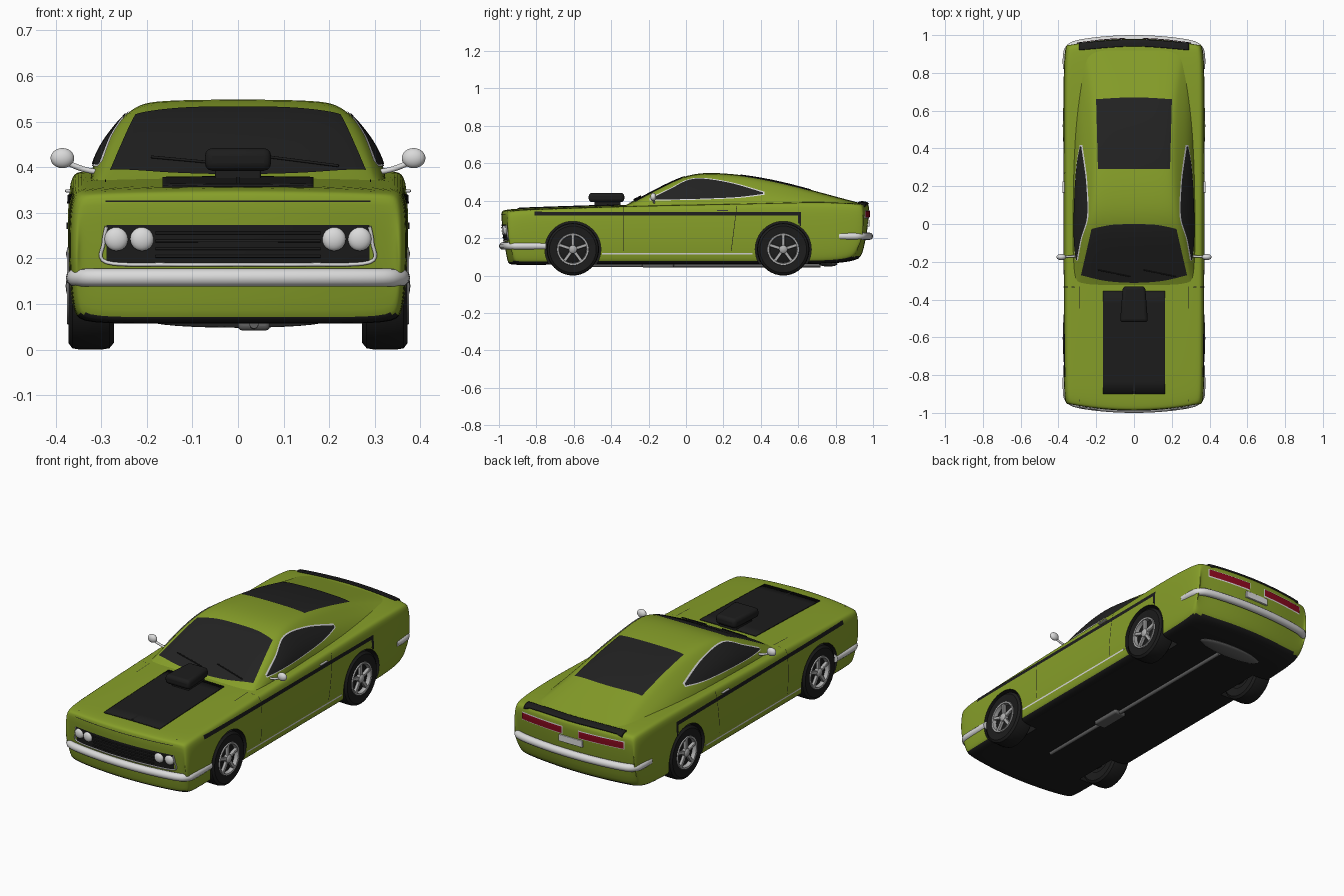
import bpy, bmesh, math
from mathutils import Vector, Matrix
from mathutils.bvhtree import BVHTree

if "Cube" in bpy.data.objects:
    bpy.data.objects.remove(bpy.data.objects["Cube"])


def material(name, *rgb):
    m = bpy.data.materials.new(name)
    m.use_nodes = True
    m.diffuse_color = (*rgb, 1)
    bsdf = m.node_tree.nodes["Principled BSDF"]
    bsdf.inputs["Base Color"].default_value = (*rgb, 1)
    bsdf.inputs["Roughness"].default_value = 0.5
    return m


green = material("lime green paint", .24, .345, .022)
black = material("matte black", .012, .012, .012)
glass = material("dark glass", .016, .016, .016)
chrome = material("bright chrome", .7, .7, .7)
steel = material("grey steel", .42, .42, .42)
dark = material("dull exhaust metal", .12, .12, .12)
red = material("tail light red", .27, .003, .014)


def add(name, bm, *mats, mirror=False, bevel=0, recalc=True):
    if recalc:
        bmesh.ops.recalc_face_normals(bm, faces=bm.faces)
    me = bpy.data.meshes.new(name)
    bm.to_mesh(me)
    bm.free()
    for m in mats:
        me.materials.append(m)
    me.shade_smooth()
    me.set_sharp_from_angle(angle=math.radians(38))
    ob = bpy.data.objects.new(name, me)
    bpy.context.collection.objects.link(ob)
    if bevel:
        mod = ob.modifiers.new("Bevel", "BEVEL")
        mod.width, mod.segments = bevel, 3
    if mirror:
        ob.modifiers.new("Mirror", "MIRROR")
    return ob


def bake(ob):
    dg = bpy.context.evaluated_depsgraph_get()
    ob.data = bpy.data.meshes.new_from_object(ob.evaluated_get(dg))
    ob.modifiers.clear()
    ob.data.set_sharp_from_angle(angle=math.radians(38))


def sample(pts, n):
    """Smooth curve through a few points."""
    out = []
    for k in range(n + 1):
        f = k / n * (len(pts) - 1)
        i = min(int(f), len(pts) - 2)
        t = f - i
        a, b, c, d = (Vector(pts[max(0, min(len(pts) - 1, i + j))]) for j in (-1, 0, 1, 2))
        out.append(b + (c - a) * t / 2 + (a * 2 - b * 5 + c * 4 - d) * t * t / 2
                   + (b * 3 - a - c * 3 + d) * t ** 3 / 2)
    return out


def loft(name, rings, mats, caps):
    bm = bmesh.new()
    vs = [[bm.verts.new(p) for p in ring] for ring in rings]
    n = len(rings[0])
    for a, b in zip(vs, vs[1:]):
        for i in range(n - 1):
            bm.faces.new((a[i], a[i + 1], b[i + 1], b[i]))
    if caps:
        for e in (vs[0], vs[-1]):
            for i in range(n // 2 - 1):
                bm.faces.new((e[i], e[i + 1], e[n - 2 - i], e[n - 1 - i]))
    ob = add(name, bm, *mats, mirror=True)
    ob.modifiers["Mirror"].use_clip = True
    ob.modifiers.new("Smooth", "SUBSURF").levels = 2
    bake(ob)
    return ob


# Lower body: y, half width, bottom, shoulder, deck height
def body_ring(y, w, b, s, d):
    half = [(0, d), (.45 * w, d - .002), (.75 * w, d - .005), (.91 * w, d - .008), (.98 * w, s), (w, s - .07),
            (w, .2), (.99 * w, .14), (.97 * w, b + .02), (.92 * w, b), (.45 * w, b), (0, b)]
    ring = []
    for x, z in half:
        tuck = .035 if y < 0 else .06
        bow = .045 * (x / .37) ** 2 * y ** 4 + tuck * max(0, (.2 - z) / .12) * y ** 8
        ring.append((x, y * (1 - bow), z))
    return ring


body = loft("body_shell", [body_ring(*r) for r in (
    (-.996, .352, .072, .322, .337), (-.984, .365, .06, .337, .35), (-.92, .37, .056, .347, .358),
    (-.75, .372, .058, .353, .364), (-.35, .372, .06, .367, .377), (0, .372, .06, .375, .385),
    (.35, .372, .06, .385, .39), (.65, .374, .06, .39, .4), (.85, .372, .066, .387, .397),
    (.965, .366, .085, .378, .389), (.994, .354, .11, .366, .38))], (green, black), True)


# Cabin: y, roof height, roof edge half width, base half width
def cabin_ring(y, z, r, w):
    base, edge = .36, z - .012
    ring = [(0, y, z), (.5 * r, y, z - .001), (.82 * r, y, z - .004), (r, y, edge)]
    for t in (.18, .5, .8, 1):
        bulge = .15 * (edge - base) * math.sin(math.pi * t)
        ring.append((r + (w - r) * t + bulge, y, edge + (base - edge) * t))
    return ring


cabin = loft("cabin_roof", [cabin_ring(*r) for r in (
    (-.34, .368, .295, .32), (-.28, .397, .292, .32), (-.15, .466, .27, .325), (-.02, .531, .243, .325),
    (.1, .555, .22, .325), (.3, .54, .207, .325), (.5, .504, .205, .322), (.68, .455, .215, .315),
    (.85, .409, .24, .305), (.95, .383, .26, .3))], (green,), False)

# Black underside and wheel wells
for f in body.data.polygons:
    if f.center.z < .079 or (f.normal.z < -.6 and f.center.z < .1):
        f.material_index = 1

WHEELS = {"front": -.605, "rear": .52}
bm = bmesh.new()
for y in WHEELS.values():
    for side in (-1, 1):
        bmesh.ops.create_cone(bm, cap_ends=True, segments=48, radius1=.15, radius2=.15, depth=.2,
                              matrix=Matrix.Translation((side * .35, y, .14)) @ Matrix.Rotation(math.pi / 2, 4, "Y"))
for f in bm.faces:
    f.material_index = 1
cutter = add("wheel_well_cutter", bm, black, black)
cutter.hide_render = True
wells = body.modifiers.new("Wells", "BOOLEAN")
wells.operation, wells.object, wells.solver = "DIFFERENCE", cutter, "EXACT"
bake(body)
bpy.data.objects.remove(cutter)

# Surface lookup, so that trim follows the bodywork
bm = bmesh.new()
bm.from_mesh(body.data)
bm.from_mesh(cabin.data)
surface = BVHTree.FromBMesh(bm)
bm.free()
VIEWS = {"top": (lambda u, v: (u, v, 2), (0, 0, -1)), "side": (lambda u, v: (2, u, v), (-1, 0, 0)),
         "front": (lambda u, v: (u, -2, v), (0, 1, 0)), "back": (lambda u, v: (u, 2, v), (0, -1, 0))}


def on_body(view, u, v, lift=0.0):
    start, ray = Vector(VIEWS[view][0](u, v)), Vector(VIEWS[view][1])
    loc, nor, *_ = surface.ray_cast(start, ray)
    if loc is None:
        loc, nor, *_ = surface.find_nearest(start + ray * 1.3)
    return loc + nor * lift


def plate(name, view, low, high, mat, lift=.003, mirror=False, n=24, m=8, thick=0):
    bm = bmesh.new()
    grid = [[bm.verts.new(on_body(view, *a.lerp(b, j / m), lift)) for j in range(m + 1)]
            for a, b in zip(sample(low, n), sample(high, n))]
    ray = Vector(VIEWS[view][1])
    for a, b in zip(grid, grid[1:]):
        for j in range(m):
            f = bm.faces.new((a[j], b[j], b[j + 1], a[j + 1]))
            f.normal_update()
            if f.normal.dot(ray) > 0:
                f.normal_flip()
    ob = add(name, bm, mat, mirror=mirror, recalc=False)
    if thick:
        ob.modifiers.new("Thickness", "SOLIDIFY").thickness = thick


def panel(name, view, u0, u1, v0, v1, mat, **kw):
    plate(name, view, [(u0, v0), (u1, v0)], [(u0, v1), (u1, v1)], mat, **kw)


def tube(name, pts, r, mat, mirror=False, n=32):
    cu = bpy.data.curves.new(name, "CURVE")
    cu.dimensions, cu.bevel_depth, cu.use_fill_caps = "3D", r, True
    sp = cu.splines.new("POLY")
    path = sample(pts, n)
    sp.points.add(n)
    for p, co in zip(sp.points, path):
        p.co = (*co, 1)
    tmp = bpy.data.objects.new(name + "_path", cu)
    bpy.context.collection.objects.link(tmp)
    dg = bpy.context.evaluated_depsgraph_get()
    bm = bmesh.new()
    bm.from_mesh(bpy.data.meshes.new_from_object(tmp.evaluated_get(dg)))
    bpy.data.objects.remove(tmp)
    add(name, bm, mat, mirror=mirror)


def box(name, center, size, mat, bevel=.005, mirror=False, taper=1):
    bm = bmesh.new()
    bmesh.ops.create_cube(bm, size=1)
    for v in bm.verts:
        k = taper if v.co.y > 0 else 1
        v.co = Vector(center) + Vector((v.co.x * size[0] * k, v.co.y * size[1], v.co.z * size[2]))
    add(name, bm, mat, bevel=bevel, mirror=mirror)


def ball(name, center, size, mat, mirror=True):
    bm = bmesh.new()
    bmesh.ops.create_uvsphere(bm, u_segments=20, v_segments=12, radius=1,
                              matrix=Matrix.Translation(center) @ Matrix.Diagonal((*size, 1)))
    add(name, bm, mat, mirror=mirror)


# Windows
plate("windscreen", "top", [(-.28, -.27), (-.15, -.3), (0, -.31), (.15, -.3), (.28, -.27)],
      [(-.224, -.025), (-.12, -.004), (0, 0), (.12, -.004), (.224, -.025)], glass, n=32, m=16)
plate("rear_window", "top", [(-.19, .29), (.19, .29)], [(-.2, .66), (0, .67), (.2, .66)], glass, n=24, m=16)
low = [(-.19, .404), (-.06, .406), (.1, .41), (.28, .418), (.41, .434)]
high = [(-.19, .408), (-.09, .457), (.04, .514), (.22, .496), (.41, .442)]
plate("side_window", "side", low, high, glass, lift=.004, mirror=True)
plate("side_window_trim", "side", [(u * 1.02, v - .004) for u, v in low],
      [(u * 1.02, v + .005) for u, v in high], chrome, lift=.0025, mirror=True)
for s in (-.19, .05):
    tube("wiper", [on_body("top", s, -.24, .008), on_body("top", s + .17, -.275, .008)], .003, black)

# Hood panel, scoop and seams
panel("hood_panel", "top", -.165, .165, -.9, -.355, black, lift=.005, thick=.005)
panel("hood_rib", "top", -.004, .004, -.9, -.5, black, lift=.007, m=1)
box("scoop_neck", (0, -.42, .385), (.1, .14, .04), black)
box("hood_scoop", (0, -.425, .417), (.148, .19, .05), black, bevel=.017, taper=.8)
panel("hood_seam", "top", .289, .292, -.94, -.33, black, lift=.0015, m=1, mirror=True)
panel("nose_seam", "front", -.29, .29, .324, .327, black, lift=.002, m=1)

# Side stripe, door seams, sill trim, handle
panel("side_stripe", "side", -.81, .615, .32, .34, black, mirror=True, n=40, m=2)
panel("stripe_drop", "side", .598, .615, .265, .322, black, mirror=True, m=4, n=2)
panel("sill_trim", "side", -.45, .375, .112, .12, chrome, mirror=True, m=1)
for u0, u1 in ((-.335, -.335), (.24, .27)):
    plate("door_seam", "side", [(u0, .13), (u1, .37)], [(u0 + .003, .13), (u1 + .003, .37)],
          black, lift=.0015, mirror=True, m=1)
box("door_handle", (.373, .195, .348), (.012, .06, .006), chrome, bevel=.002, mirror=True)

# Grille and headlights
panel("grille", "front", -.288, .288, .19, .274, black, lift=.003, n=32)
for i in range(4):
    z = .205 + i * .017
    tube("grille_slat", [on_body("front", x, z, .004) for x in (-.18, -.09, 0, .09, .18)], .003, black)
edge = [(-.288, .27), (-.294, .235), (-.288, .192), (-.15, .187), (0, .187), (.15, .187), (.288, .192), (.294, .235),
        (.288, .27)]
tube("grille_trim", [on_body("front", u, v, .003) for u, v in edge], .004, chrome, n=48)
for x in (.21, .266):
    ball("headlight", on_body("front", x, .243, .004), (.026, .014, .026), chrome)

# Bumpers
for name, s, z in (("front_bumper", -1, .158), ("rear_bumper", 1, .21)):
    half = [(.356, s * (.75 if s < 0 else .82)), (.357, s * .88), (.346, s * .927), (.3, s * .953), (.16, s * .973)]
    path = [(x, y, z) for x, y in half] + [(0, s * .98, z)] + [(-x, y, z) for x, y in reversed(half)]
    tube(name, path, .02, chrome, n=60)

# Tail lights, number plate and spoiler
panel("tail_light_trim", "back", .046, .304, .305, .349, chrome, lift=.003, mirror=True)
panel("tail_light", "back", .05, .3, .31, .345, red, lift=.006, mirror=True)
box("number_plate", on_body("back", 0, .28), (.14, .014, .036), chrome, bevel=.002)
plate("tail_spoiler", "top", [(-.29, .92), (0, .94), (.29, .92)], [(-.29, .953), (0, .973), (.29, .953)],
      black, lift=.009, thick=.009)

# Door mirrors
ball("mirror_head", (.385, -.175, .42), (.026, .016, .022), chrome)
tube("mirror_stem", [(.3, -.17, .388), (.34, -.172, .396), (.38, -.175, .412)], .006, chrome, mirror=True, n=8)


# Wheels
def lathe(name, profile, y, mat, seg=40):
    bm = bmesh.new()
    rings = [[bm.verts.new((x, y + r * math.cos(math.tau * k / seg), .14 + r * math.sin(math.tau * k / seg)))
              for k in range(seg)] for r, x in profile]
    for a, b in zip(rings, rings[1:]):
        for k in range(seg):
            bm.faces.new((a[k], a[k - 1], b[k - 1], b[k]))
    bmesh.ops.remove_doubles(bm, verts=bm.verts, dist=1e-5)
    add(name, bm, mat, mirror=True)


for end, y in WHEELS.items():
    lathe(end + "_tyre", [(.08, .275), (.125, .272), (.137, .282), (.14, .3), (.14, .345), (.137, .363),
                          (.125, .372), (.08, .368)], y, black)
    lathe(end + "_rim", [(.086, .366), (.084, .375), (.075, .373), (.072, .352)], y, steel)
    lathe(end + "_rim_dish", [(0, .352), (.075, .352), (.084, .345), (.084, .28), (0, .28)], y, black)
    lathe(end + "_hub", [(0, .378), (.016, .376), (.022, .37), (.022, .352)], y, steel)
    bm = bmesh.new()
    for k in range(5):
        turn = Matrix.Translation((.362, y, .14)) @ Matrix.Rotation(math.tau * k / 5, 4, "X")
        bmesh.ops.create_cube(bm, size=1, matrix=turn @ Matrix.Translation((0, 0, .045)) @ Matrix.Diagonal((.016, .017, .062, 1)))
    add(end + "_spokes", bm, steel, mirror=True, bevel=.003)
    box(end + "_axle", (0, y, .1), (.56, .04, .04), black)

# Exhaust
tube("exhaust_pipe", [(.035, -.62, .056), (.035, 0, .054), (.035, .72, .054)], .01, dark)
box("exhaust_box", (.035, -.15, .055), (.07, .17, .026), dark, bevel=.01)
ball("rear_silencer", (0, .76, .062), (.19, .05, .014), dark, mirror=False)
